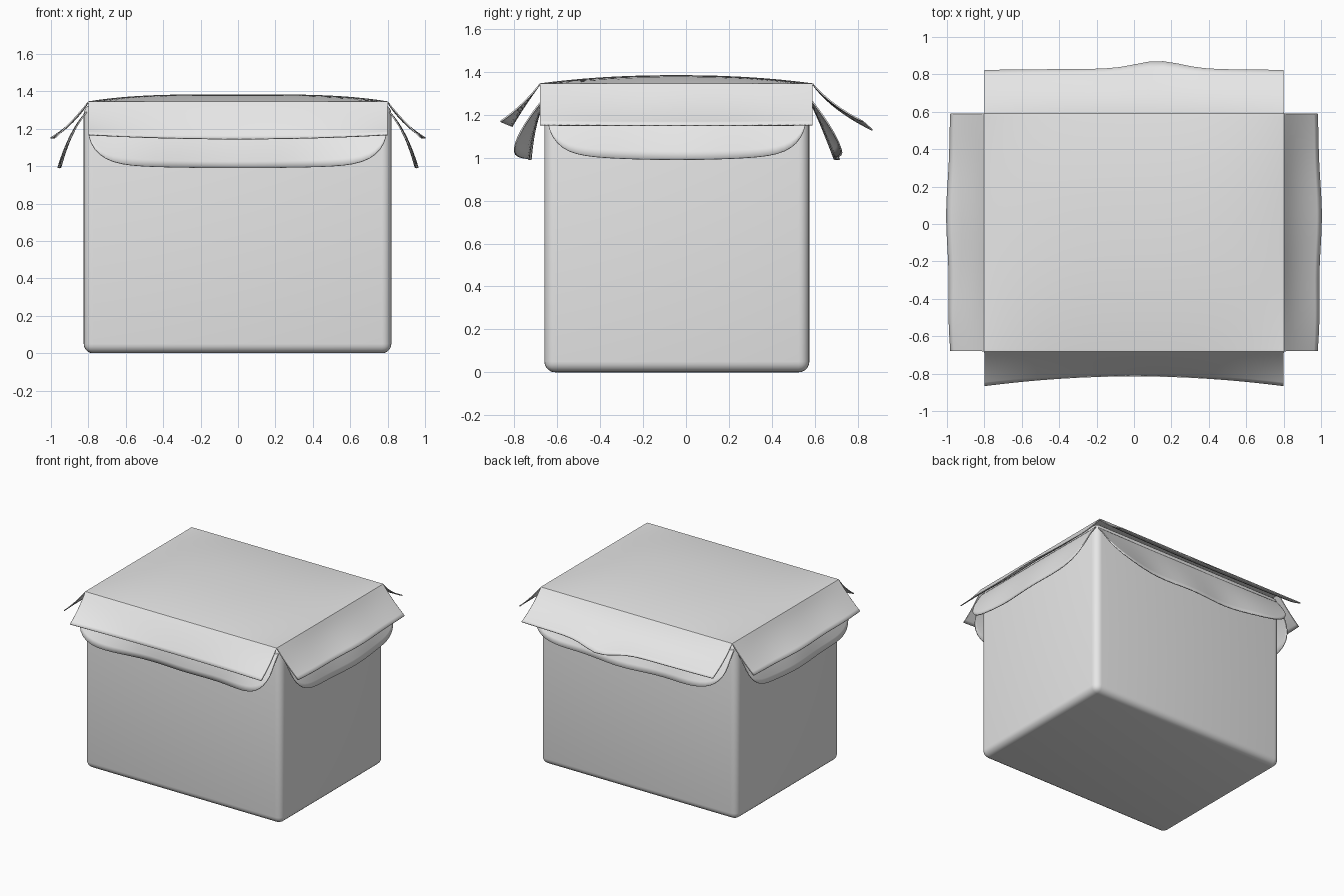
import bpy, bmesh, math
from mathutils import Vector

if "Cube" in bpy.data.objects:
    bpy.data.objects.remove(bpy.data.objects["Cube"], do_unlink=True)

grey = bpy.data.materials.new("plain_grey")
grey.diffuse_color = (0.8, 0.8, 0.8, 1)
grey.use_nodes = True
grey.node_tree.nodes["Principled BSDF"].inputs["Base Color"].default_value = (0.8, 0.8, 0.8, 1)

SIDES = {
    "front": lambda a, o, z: (a, -o, z),
    "back": lambda a, o, z: (a, o, z),
    "left": lambda a, o, z: (o, a, z),
    "right": lambda a, o, z: (-o, a, z),
}


def spread(n):
    """Samples from -1 to 1, denser at the ends."""
    return [math.sin((i / n - 0.5) * math.pi) for i in range(n + 1)]


def patch(bm, point, us, vs):
    """Grid of quads through point(u, v)."""
    rows = [[bm.verts.new(point(u, v)) for v in vs] for u in us]
    for r, q in zip(rows, rows[1:]):
        for j in range(len(vs) - 1):
            bm.faces.new((r[j], q[j], q[j + 1], r[j + 1]))


def flap(bm, side, span, hinge, mid, end, rounded=False, wave=0.0, bulge=0.0):
    """Curved hanging flap; mid and end each give a control point and a tip as (out, z)."""
    a0, a1 = span

    def point(t, s):
        a = (a0 + a1) / 2 + t * (a1 - a0) / 2
        ctrl, tip = [Vector(m).lerp(Vector(e), t * t) for m, e in zip(mid, end)]
        if rounded:
            s *= 0.45 + 0.55 * math.sqrt(max(0, 1 - abs(t) ** 9))
        p = Vector(hinge) * (1 - s) ** 2 + ctrl * 2 * s * (1 - s) + tip * s * s
        p.x += wave * s * math.sin(9 * a + 1) * (1 - t * t)
        hump = bulge * s * s * math.exp(-((a - 0.13) / 0.17) ** 2)
        return SIDES[side](a, p.x + hump, p.y - hump * 0.9)

    patch(bm, point, spread(32), [i / 10 for i in range(11)])


def finish(bm, name, thickness=0.0):
    bmesh.ops.remove_doubles(bm, verts=bm.verts, dist=0.0005)
    bmesh.ops.recalc_face_normals(bm, faces=bm.faces)
    mesh = bpy.data.meshes.new(name)
    bm.to_mesh(mesh)
    bm.free()
    ob = bpy.data.objects.new(name, mesh)
    bpy.context.collection.objects.link(ob)
    mesh.materials.append(grey)
    if thickness:
        mod = ob.modifiers.new("thickness", "SOLIDIFY")
        mod.thickness = thickness
        mod.offset = 0
    bpy.ops.object.select_all(action="DESELECT")
    ob.select_set(True)
    bpy.context.view_layer.objects.active = ob
    bpy.ops.object.shade_smooth_by_angle(angle=math.radians(35))
    return ob


# Box body with rounded edges
X0, X1, Y0, Y1, TOP = -0.825, 0.82, -0.66, 0.575, 1.33
bm = bmesh.new()
bmesh.ops.create_cube(bm, size=1)
for v in bm.verts:
    v.co = (X1 if v.co.x > 0 else X0, Y1 if v.co.y > 0 else Y0, TOP if v.co.z > 0 else 0)
bmesh.ops.bevel(bm, geom=bm.edges[:], offset=0.05, segments=5, profile=0.5, affect="EDGES")
finish(bm, "box_body")

# Upper cover: domed panel with four flaring flaps
PX, PY0, PY1, EDGE = 0.80, -0.68, 0.59, 1.343
bm = bmesh.new()


def panel(u, v):
    dome = 0.038 * (1 - abs(u) ** 3.5) * (1 - abs(v) ** 2.2)
    return (u * PX, (PY0 + PY1) / 2 + v * (PY1 - PY0) / 2, EDGE + dome)


patch(bm, panel, spread(32), spread(32))
flap(bm, "front", (-PX, PX), (-PY0, EDGE),
     ((0.75, 1.25), (0.812, 1.145)), ((0.76, 1.24), (0.865, 1.168)))
flap(bm, "back", (-PX, PX), (PY1, EDGE),
     ((0.68, 1.22), (0.828, 1.165)), ((0.68, 1.24), (0.822, 1.17)), bulge=0.042)
for side in ("left", "right"):
    flap(bm, side, (PY0, PY1), (PX, EDGE),
         ((0.87, 1.23), (0.997, 1.15)), ((0.88, 1.24), (0.98, 1.152)), wave=0.006)
finish(bm, "upper_cover", 0.007)

# Lower cover: four flaps with rounded corners, hanging from the box rim
bm = bmesh.new()
flap(bm, "front", (-0.80, 0.795), (-Y0 - 0.01, 1.29),
     ((0.71, 1.17), (0.722, 0.99)), ((0.73, 1.20), (0.84, 1.01)), rounded=True, wave=0.01)
flap(bm, "back", (-0.80, 0.795), (Y1 - 0.01, 1.29),
     ((0.63, 1.17), (0.70, 0.99)), ((0.65, 1.19), (0.74, 1.03)), rounded=True, wave=0.015)
for side in ("left", "right"):
    flap(bm, side, (Y0 + 0.015, Y1 - 0.015), (0.81, 1.29),
         ((0.90, 1.19), (0.955, 0.99)), ((0.89, 1.19), (0.95, 1.02)), rounded=True, wave=0.008)
finish(bm, "lower_cover_flaps", 0.007)
